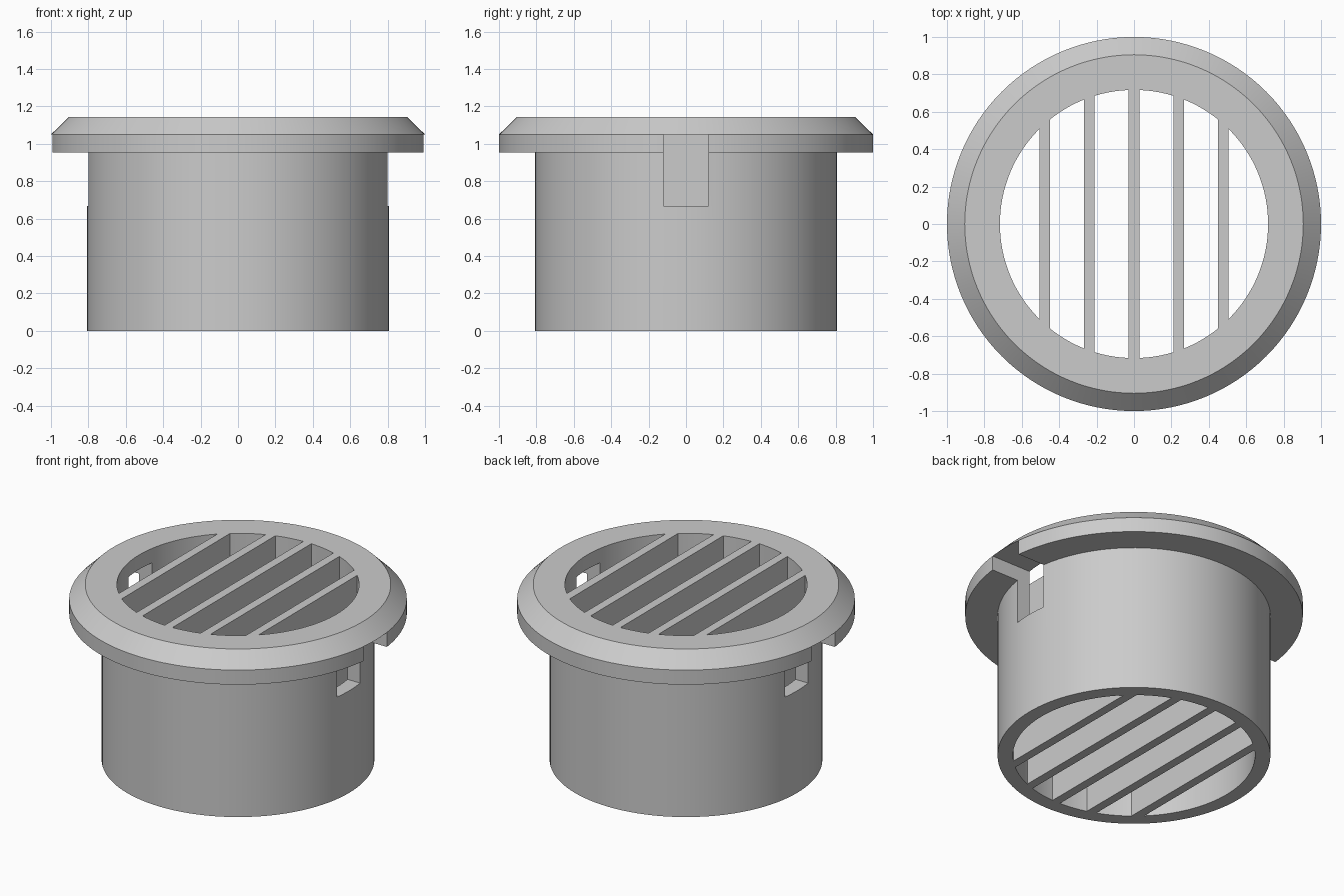
import bpy, bmesh
from math import sin, cos, pi, sqrt, radians

cube = bpy.data.objects.get("Cube")
if cube:
    bpy.data.objects.remove(cube, do_unlink=True)

SEGMENTS = 128
BORE, TUBE, RIM, BEVEL = 0.717, 0.808, 1.0, 0.905
RIM_LOW, RIM_MID, TOP = 0.955, 1.05, 1.144
NOTCH_LOW, NOTCH_HALF = 0.667, 0.12
BAR_PITCH, BAR_HALF = 0.2385, 0.0285

grey = bpy.data.materials.new("plain grey")
grey.use_nodes = True
GREY = (0.6, 0.6, 0.6, 1)
grey.diffuse_color = GREY
grey.node_tree.nodes["Principled BSDF"].inputs["Base Color"].default_value = GREY


def make_object(name, bm):
    bmesh.ops.recalc_face_normals(bm, faces=bm.faces)
    mesh = bpy.data.meshes.new(name)
    bm.to_mesh(mesh)
    bm.free()
    mesh.materials.append(grey)
    obj = bpy.data.objects.new(name, mesh)
    bpy.context.collection.objects.link(obj)
    return obj


def lathe(name, profile):
    """Revolve a closed (radius, height) profile around z."""
    bm = bmesh.new()
    rings = []
    for i in range(SEGMENTS):
        a = 2 * pi * i / SEGMENTS
        rings.append([bm.verts.new((r * cos(a), r * sin(a), z)) for r, z in profile])
    for i, ring in enumerate(rings):
        following = rings[(i + 1) % SEGMENTS]
        for j in range(len(profile)):
            k = (j + 1) % len(profile)
            bm.faces.new((ring[j], following[j], following[k], ring[k]))
    return make_object(name, bm)


def prism(name, corners, low, high):
    """Extrude a flat outline from one height to another."""
    bm = bmesh.new()
    base = bm.faces.new([bm.verts.new((x, y, low)) for x, y in corners])
    grown = bmesh.ops.extrude_face_region(bm, geom=[base])["geom"]
    top = [v for v in grown if isinstance(v, bmesh.types.BMVert)]
    bmesh.ops.translate(bm, verts=top, vec=(0, 0, high - low))
    return make_object(name, bm)


# Hollow sleeve with its bevelled rim
body = lathe("sleeve_and_rim", [
    (BORE, 0), (TUBE, 0), (TUBE, RIM_LOW), (RIM, RIM_LOW),
    (RIM, RIM_MID), (BEVEL, TOP), (BORE, TOP)])

# Side notches through the sleeve and the lower part of the rim
for side, label in ((1, "left"), (-1, "right")):
    inner, outer = side * 0.6, side * 1.1
    cutter = prism(label + "_notch_cutter", [
        (inner, -NOTCH_HALF), (outer, -NOTCH_HALF),
        (outer, NOTCH_HALF), (inner, NOTCH_HALF)], NOTCH_LOW, RIM_MID - 0.0005)
    cutter.hide_render = True
    cutter.hide_set(True)
    cutter.display_type = 'WIRE'
    cut = body.modifiers.new(label + "_notch", 'BOOLEAN')
    cut.operation = 'DIFFERENCE'
    cut.solver = 'EXACT'
    cut.object = cutter

# Apply the cuts, then shade the round walls smooth
bpy.context.view_layer.update()
evaluated = body.evaluated_get(bpy.context.evaluated_depsgraph_get())
finished = bpy.data.meshes.new_from_object(evaluated)
body.modifiers.clear()
body.data = finished
for obj in bpy.context.selected_objects:
    obj.select_set(False)
bpy.context.view_layer.objects.active = body
body.select_set(True)
bpy.ops.object.shade_smooth_by_angle(angle=radians(30))

# Full-depth grille bars, with ends following the bore
for n in range(-2, 3):
    x0, x1 = n * BAR_PITCH - BAR_HALF, n * BAR_PITCH + BAR_HALF
    y0, y1 = (sqrt((BORE + 0.001) ** 2 - x * x) for x in (x0, x1))
    prism(f"grille_bar_{n + 3}", [(x0, -y0), (x1, -y1), (x1, y1), (x0, y0)], 0, TOP)
